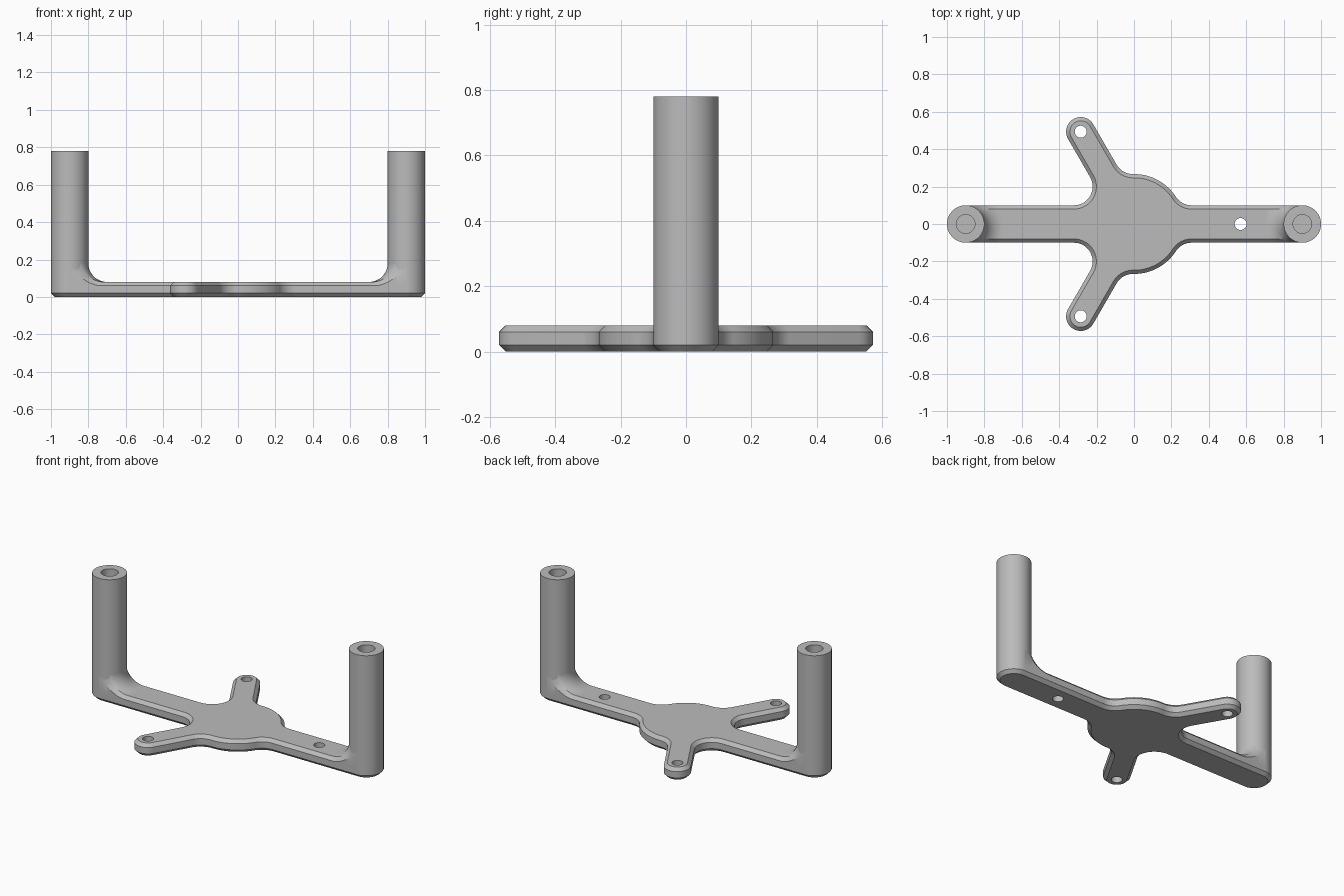
import bpy, bmesh
from math import sin, cos, pi, sqrt, radians, degrees, atan2

cube = bpy.data.objects.get("Cube")
if cube:
    bpy.data.objects.remove(cube, do_unlink=True)

grey = bpy.data.materials.new("plain grey")
grey.use_nodes = True
colour = (0.5, 0.5, 0.5, 1)
grey.diffuse_color = colour
grey.node_tree.nodes["Principled BSDF"].inputs["Base Color"].default_value = colour

# Shared dimensions
BAR, HUB, ARM, FILLET = 0.1, 0.267, 0.078, 0.1
POST_X, REACH, HOLE = 0.9, 0.57, 0.032
THICK, CHAMFER, POST_TOP = 0.08, 0.02, 0.78


def finish(name, bm):
    bmesh.ops.remove_doubles(bm, verts=bm.verts, dist=1e-5)
    bmesh.ops.recalc_face_normals(bm, faces=bm.faces)
    mesh = bpy.data.meshes.new(name)
    bm.to_mesh(mesh)
    bm.free()
    mesh.materials.append(grey)
    obj = bpy.data.objects.new(name, mesh)
    bpy.context.collection.objects.link(obj)
    bpy.ops.object.select_all(action='DESELECT')
    obj.select_set(True)
    bpy.context.view_layer.objects.active = obj
    bpy.ops.object.shade_smooth_by_angle(angle=radians(30))
    return obj


def arc(cx, cy, r, a0, a1, steps=16):
    return [(cx + r * cos(radians(a0 + (a1 - a0) * i / steps)),
             cy + r * sin(radians(a0 + (a1 - a0) * i / steps))) for i in range(steps + 1)]


def circle(cx, cy, r, n=32):
    return arc(cx, cy, r, 0, 360, n)[:-1]


def outline(inset):
    """Half outline of tangent arcs, mirrored across y; concave arcs grow with the inset."""
    far, side = HUB + FILLET, BAR + FILLET
    ux, uy = cos(radians(120)), sin(radians(120))
    # fillet centres: bar to hub, arm to hub, arm to bar
    bx = sqrt(far ** 2 - side ** 2)
    off = ARM + FILLET
    along = sqrt(far ** 2 - off ** 2)
    ax, ay = along * ux + off * uy, along * uy - off * ux
    cx = -(off + side / 2) / uy
    a, b = degrees(atan2(side, bx)), degrees(atan2(ay, ax))
    out = FILLET + inset
    half = (arc(POST_X, 0, BAR - inset, 0, 90)
            + arc(bx, side, out, 270, 180 + a)
            + arc(0, 0, HUB - inset, a, b, 24)
            + arc(ax, ay, out, 180 + b, 210)
            + arc(REACH * ux, REACH * uy, ARM - inset, 30, 210, 24)
            + arc(cx, side, out, 30, -90)
            + arc(-POST_X, 0, BAR - inset, 90, 180))
    pts = half + [(x, -y) for x, y in reversed(half[1:-1])]
    return [p for i, p in enumerate(pts)
            if abs(p[0] - pts[i - 1][0]) + abs(p[1] - pts[i - 1][1]) > 1e-5]


def ring(bm, pts, z):
    return [bm.verts.new((x, y, z)) for x, y in pts]


def wall(bm, low, high):
    for i in range(len(low)):
        bm.faces.new((low[i - 1], low[i], high[i], high[i - 1]))


def loop_edges(bm, loop):
    return [bm.edges.get((loop[i - 1], loop[i])) for i in range(len(loop))]


# Base plate with chamfered rims and three screw holes
bm = bmesh.new()
levels = [(0, CHAMFER), (CHAMFER, 0), (THICK - CHAMFER, 0), (THICK, CHAMFER)]
rims = [ring(bm, outline(inset), z) for z, inset in levels]
for low, high in zip(rims, rims[1:]):
    wall(bm, low, high)
caps = [loop_edges(bm, rims[0]), loop_edges(bm, rims[-1])]
for angle in (0, 120, 240):
    pts = circle(REACH * cos(radians(angle)), REACH * sin(radians(angle)), HOLE)
    low, high = ring(bm, pts, 0), ring(bm, pts, THICK)
    wall(bm, low, high)
    caps[0] += loop_edges(bm, low)
    caps[1] += loop_edges(bm, high)
for edges, up in zip(caps, (-1, 1)):
    bmesh.ops.triangle_fill(bm, edges=edges, use_beauty=True, normal=(0, 0, up))
finish("base_plate", bm)


def post(name, side):
    """Upright tube with a blind bore in its top."""
    bm = bmesh.new()
    profile = [(BAR, THICK - CHAMFER), (BAR, POST_TOP), (0.05, POST_TOP), (0.05, 0.48)]
    rings = [ring(bm, circle(side * POST_X, 0, r, 64), z) for r, z in profile]
    for low, high in zip(rings, rings[1:]):
        wall(bm, low, high)
    bm.faces.new(rings[-1])
    finish(name, bm)


def post_fillet(name, side, steps=14):
    """Rounded blend from the chamfered bar top up to the post."""
    bm = bmesh.new()
    flat = BAR - CHAMFER
    ys = [-BAR] + [flat * (i / 6 - 1) for i in range(13)] + [BAR]
    rows = []
    for y in ys:
        base = THICK if abs(y) < flat + 1e-4 else THICK - CHAMFER
        row = []
        for i in range(steps + 1):
            a = pi / 2 * i / steps
            r = BAR + FILLET * (1 - sin(a))
            x = POST_X - sqrt(max(r * r - y * y, 0))
            row.append(bm.verts.new((side * x, y, base + FILLET * (1 - cos(a)))))
        rows.append(row)
    # side skirts meet the plate's upright edge
    skirts = [[bm.verts.new((v.co.x, v.co.y, THICK - CHAMFER)) for v in row]
              for row in (rows[0], rows[-1])]
    rows = [skirts[0]] + rows + [skirts[1]]
    for r0, r1 in zip(rows, rows[1:]):
        for i in range(steps):
            bm.faces.new((r0[i], r0[i + 1], r1[i + 1], r1[i]))
    bmesh.ops.remove_doubles(bm, verts=bm.verts, dist=1e-5)
    bmesh.ops.dissolve_degenerate(bm, edges=bm.edges, dist=1e-5)
    bmesh.ops.recalc_face_normals(bm, faces=bm.faces)
    # the open patch must face upward
    if sum(f.normal.z * f.calc_area() for f in bm.faces) < 0:
        bmesh.ops.reverse_faces(bm, faces=bm.faces)
    mesh_normals_up = bm.copy()
    bm.free()
    finish(name, mesh_normals_up)


for label, side in (("left", 1), ("right", -1)):
    post(label + "_post", side)
    post_fillet(label + "_post_fillet", side)
